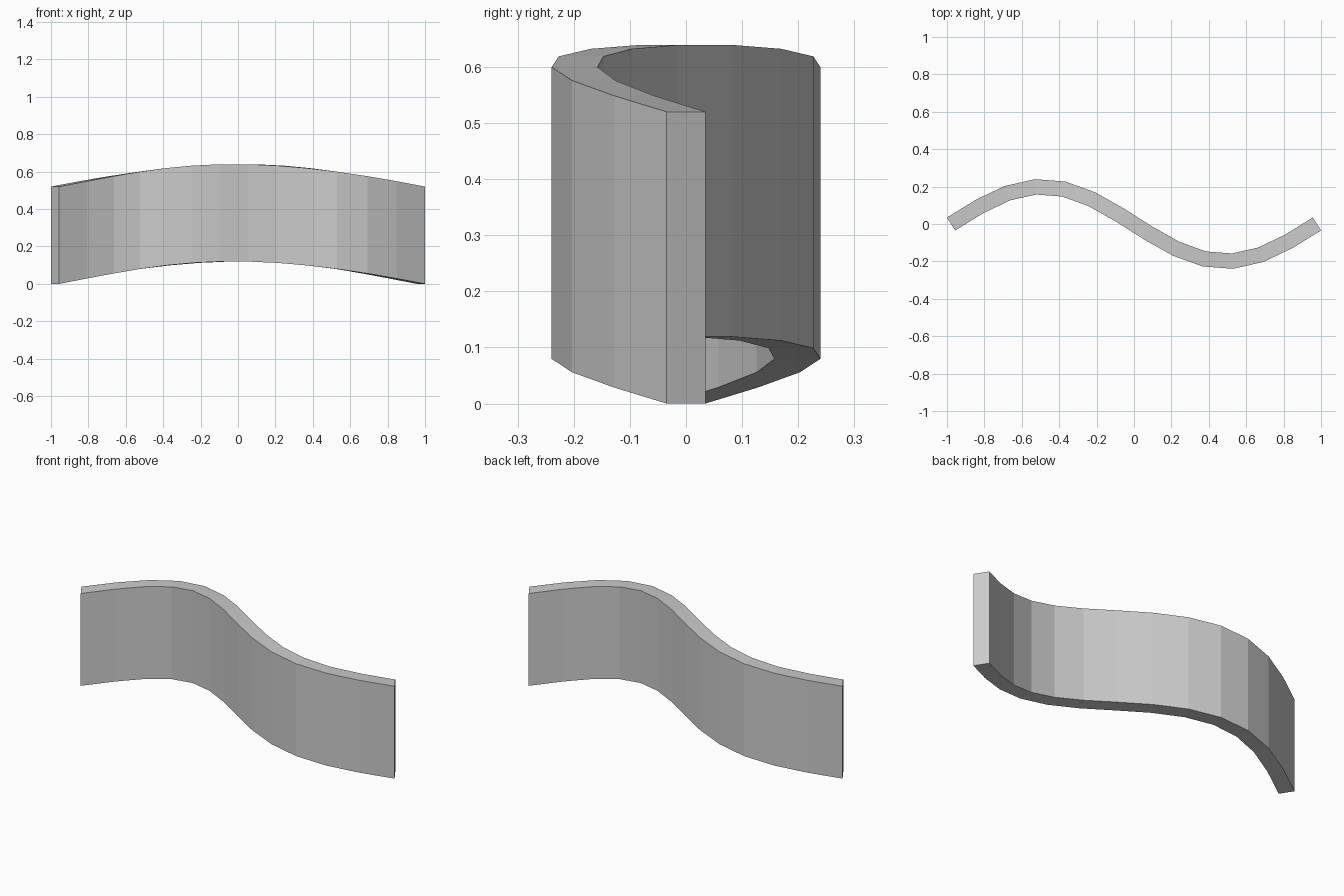
import bpy, bmesh
from math import sin, cos, pi, hypot

if "Cube" in bpy.data.objects:
    bpy.data.objects.remove(bpy.data.objects["Cube"])

SEGMENTS = 13
HALF_LENGTH = 0.978   # centre line half length
WAVE = 0.2            # sideways swing
ARCH = 0.12           # rise of the middle
HALF_THICK = 0.041
HEIGHT = 0.52


def section(bm, i):
    """Rectangular cross-section standing square to the wavy centre line."""
    t = i / SEGMENTS
    x = HALF_LENGTH * (2 * t - 1)
    y = WAVE * sin(2 * pi * t)
    z = ARCH * sin(pi * t)
    slope = WAVE * pi / HALF_LENGTH * cos(2 * pi * t)
    k = HALF_THICK / hypot(1, slope)
    nx, ny = -slope * k, k
    corners = [(-1, 0), (1, 0), (1, HEIGHT), (-1, HEIGHT)]
    return [bm.verts.new((x + s * nx, y + s * ny, z + h)) for s, h in corners]


# wavy wall: sweep the section along the curve and cap both ends
bm = bmesh.new()
rings = [section(bm, i) for i in range(SEGMENTS + 1)]
for a, b in zip(rings, rings[1:]):
    for j in range(4):
        k = (j + 1) % 4
        bm.faces.new((a[j], a[k], b[k], b[j]))
bm.faces.new(rings[0])
bm.faces.new(rings[-1])
bmesh.ops.recalc_face_normals(bm, faces=bm.faces)

mesh = bpy.data.meshes.new("wavy_wall")
bm.to_mesh(mesh)
bm.free()
wall = bpy.data.objects.new("wavy_wall", mesh)
bpy.context.collection.objects.link(wall)
